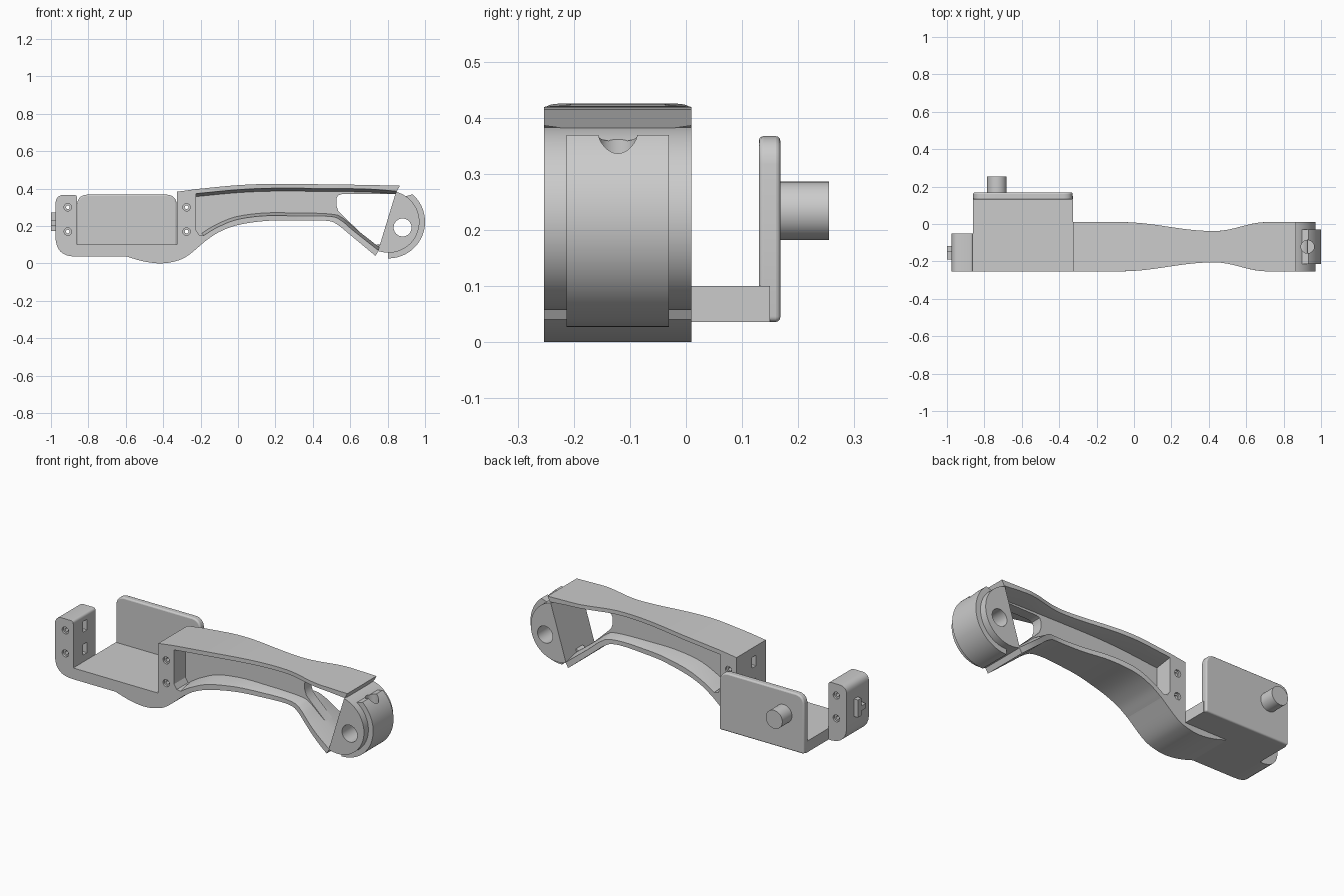
import bpy, bmesh, math
from mathutils import Vector

cube = bpy.data.objects.get("Cube")
if cube:
    bpy.data.objects.remove(cube, do_unlink=True)

grey = bpy.data.materials.new("plain grey")
grey.use_nodes = True
grey.diffuse_color = (0.6, 0.6, 0.6, 1)
grey.node_tree.nodes["Principled BSDF"].inputs["Base Color"].default_value = (0.6, 0.6, 0.6, 1)

FRONT, BACK = -0.253, 0.01
MID = (FRONT + BACK) / 2
WEB = 0.03


def loft(name, rings):
    """Skin a row of equal closed rings of 3D points and cap both ends."""
    bm = bmesh.new()
    rows = [[bm.verts.new(p) for p in ring] for ring in rings]
    n = len(rows[0])
    for r, s in zip(rows, rows[1:]):
        for i in range(n):
            j = (i + 1) % n
            bm.faces.new((r[i], r[j], s[j], s[i]))
    bm.faces.new(rows[0])
    bm.faces.new(rows[-1])
    bmesh.ops.recalc_face_normals(bm, faces=bm.faces)
    mesh = bpy.data.meshes.new(name)
    bm.to_mesh(mesh)
    bm.free()
    mesh.materials.append(grey)
    obj = bpy.data.objects.new(name, mesh)
    bpy.context.collection.objects.link(obj)
    return obj


def prism(name, pts, lo, hi, axis="Y"):
    """Extrude a 2D outline along an axis."""
    place = {"Y": lambda a, b, t: (a, t, b),
             "Z": lambda a, b, t: (a, b, t),
             "X": lambda a, b, t: (t, a, b)}[axis]
    return loft(name, [[place(a, b, t) for a, b in pts] for t in (lo, hi)])


def arc(cx, cz, r, a0=0, a1=360, n=40):
    full = abs(a1 - a0) == 360
    steps = [math.radians(a0 + (a1 - a0) * i / n) for i in range(n if full else n + 1)]
    return [(cx + r * math.cos(a), cz + r * math.sin(a)) for a in steps]


def rect(a0, b0, a1, b1):
    return [(a0, b0), (a1, b0), (a1, b1), (a0, b1)]


def rounded(corners, n=6):
    """Polygon of (a, b, radius) corners, each rounded off."""
    out = []
    for i, (a, b, r) in enumerate(corners):
        p = Vector((a, b))
        if not r:
            out.append((a, b))
            continue
        prev = Vector(corners[i - 1][:2])
        nxt = Vector(corners[(i + 1) % len(corners)][:2])
        s = p + (prev - p).normalized() * r
        e = p + (nxt - p).normalized() * r
        for k in range(n + 1):
            t = k / n
            bulge = 1.7 * t * (1 - t)
            out.append(tuple(s.lerp(e, t) + (p - s.lerp(e, 0.5)) * bulge))
    return out


def spline(pts, n=6):
    """Smooth curve through points."""
    v = [Vector(p) for p in pts]
    v = [2 * v[0] - v[1]] + v + [2 * v[-1] - v[-2]]
    out = []
    for a, b, c, d in zip(v, v[1:], v[2:], v[3:]):
        for k in range(n):
            t = k / n
            q = b + (c - a) * t / 2 + (a * 2 - b * 5 + c * 4 - d) * t * t / 2
            out.append(tuple(q + (b * 3 - a - c * 3 + d) * t ** 3 / 2))
    return out + [tuple(pts[-1])]


def half_width(x):
    """Half depth of the arm, waisted in plan."""
    span = 0.5 if x < 0.43 else 0.28
    t = min(1, abs(x - 0.43) / span)
    return 0.1315 - 0.048 * (1 + math.cos(math.pi * t)) / 2


def rail(name, outer, inner):
    """Flange between two curves, its inner side drafted towards the web."""
    rings = []
    for o, i in zip(outer, inner):
        deep = Vector(i) + (Vector(i) - Vector(o)).normalized() * 0.016
        w, v = half_width(o[0]), half_width(i[0])
        section = [(o, -w), (o, w), (i, v), (deep, WEB), (deep, -WEB), (i, -v)]
        rings.append([(p[0], MID + y, p[1]) for p, y in section])
    return loft(name, rings)


def cut(obj, cutter):
    mod = obj.modifiers.new("cut", "BOOLEAN")
    mod.operation, mod.solver, mod.object = "DIFFERENCE", "EXACT", cutter
    bpy.ops.object.select_all(action="DESELECT")
    bpy.context.view_layer.objects.active = obj
    obj.select_set(True)
    bpy.ops.object.modifier_apply(modifier=mod.name)
    bpy.data.objects.remove(cutter, do_unlink=True)


# upper and lower rails of the arm
top_out = spline([(-0.225, 0.397), (0, 0.418), (0.2, 0.425), (0.5, 0.422), (0.7, 0.419), (0.865, 0.415)])
top_in = spline([(-0.225, 0.373), (0, 0.394), (0.2, 0.402), (0.5, 0.4), (0.7, 0.397), (0.85, 0.386)])
low_out = spline([(-0.17, 0.123), (-0.1, 0.168), (0, 0.205), (0.15, 0.227), (0.3, 0.228),
                  (0.47, 0.228), (0.53, 0.208), (0.6, 0.152), (0.735, 0.04)])
low_in = spline([(-0.185, 0.148), (-0.115, 0.19), (-0.01, 0.233), (0.14, 0.254), (0.3, 0.254),
                 (0.49, 0.251), (0.55, 0.23), (0.62, 0.172), (0.752, 0.068)])
top_rail = rail("top_rail", top_out, top_in)
low_rail = rail("low_rail", low_out, low_in)

# thin web between the rails, open at the three-sided window by the hub
mid_top = [((a + c) / 2, (b + d) / 2) for (a, b), (c, d) in zip(top_out, top_in)]
mid_low = [((a + c) / 2, (b + d) / 2) for (a, b), (c, d) in zip(low_out, low_in)]
window_edge = [(0.842, 0.372), (0.555, 0.37), (0.535, 0.363), (0.526, 0.345), (0.526, 0.31),
               (0.536, 0.28), (0.565, 0.25), (0.715, 0.108), (0.735, 0.098), (0.758, 0.104)]
web = prism("arm_web", mid_top + window_edge + mid_low[::-1] + [(-0.24, 0.14), (-0.24, 0.38)],
            MID - WEB, MID + WEB)

# belly under the motor bay
belly_curve = spline([(-0.6, 0.038), (-0.51, 0.012), (-0.42, 0.0), (-0.34, 0.01),
                      (-0.27, 0.04), (-0.17, 0.123)])
belly = prism("belly", belly_curve + [(-0.185, 0.148), (-0.208, 0.152), (-0.225, 0.178),
                                      (-0.225, 0.1), (-0.325, 0.1), (-0.325, 0.096),
                                      (-0.6, 0.096)], FRONT, BACK)

# walls at both ends of the motor bay
bay_wall = prism("bay_wall", [(-0.325, 0.1), (-0.225, 0.1), (-0.225, 0.397), (-0.325, 0.383)],
                 FRONT, BACK)
post = prism("end_post", rounded([(-0.975, 0.366, 0.04), (-0.86, 0.366, 0.015), (-0.86, 0.1, 0),
                                  (-0.85, 0.1, 0), (-0.85, 0.037, 0), (-0.975, 0.037, 0.09)]),
             FRONT, -0.052)

# screw holes with counterbores, and nut slots facing the bay
for obj, x, face, back in ((post, -0.91, -0.86, -0.052), (bay_wall, -0.275, -0.325, BACK)):
    for z in (0.3, 0.17):
        cut(obj, prism("screw_tool", arc(x, z, 0.01, n=16), -0.5, 0.5))
        for end in (FRONT, back):
            cut(obj, prism("bore_tool", arc(x, z, 0.02, n=24), end - 0.012, end + 0.012))
        cut(obj, prism("slot_tool", rect(-0.165, z - 0.03, -0.13, z + 0.03),
                       face - 0.03, face + 0.03, "X"))

# motor bay floor, back plate and pivot pin
floor = prism("bay_floor", rect(-0.86, 0.036, -0.325, 0.1), FRONT, 0.15)
plate = prism("back_plate", rounded([(-0.86, 0.367, 0.05), (-0.328, 0.367, 0.05),
                                     (-0.328, 0.036, 0.01), (-0.86, 0.036, 0.01)]), 0.13, 0.168)
soft = plate.modifiers.new("soft edges", "BEVEL")
soft.width, soft.segments, soft.limit_method = 0.008, 3, "ANGLE"
soft.angle_limit = math.radians(50)
pin = prism("pivot_pin", arc(-0.733, 0.234, 0.052), 0.16, 0.255)

# cable hook on the end post
hook_bar = prism("hook_bar", rect(-0.15, 0.173, -0.118, 0.273), -1.0, -0.97, "X")
hook_shelf = prism("hook_shelf", rect(-0.19, 0.2, -0.15, 0.228), -1.0, -0.97, "X")

# hub: a wide disc cut by a chord, and a raised rim
CX, CZ = 0.805, 0.222
hub = prism("hub_disc", arc(CX, CZ, 0.165, 76, -110, 60), FRONT, BACK)
rim = prism("hub_rim", arc(CX, CZ, 0.195, 49, -91, 60) + arc(CX, CZ, 0.14, -91, 65, 40),
            -0.213, -0.03)
for obj in (hub, rim):
    cut(obj, prism("axle_tool", arc(0.88, 0.192, 0.048), -0.5, 0.5))
    cut(obj, prism("cable_tool", arc(0.928, MID, 0.035, n=32), 0.2, 0.5, "Z"))

# smooth curved walls, keep edges crisp
for obj in (top_rail, low_rail, web, belly, bay_wall, post, floor, plate, pin,
            hook_bar, hook_shelf, hub, rim):
    bpy.ops.object.select_all(action="DESELECT")
    bpy.context.view_layer.objects.active = obj
    obj.select_set(True)
    bpy.ops.object.shade_smooth_by_angle(angle=math.radians(30))
